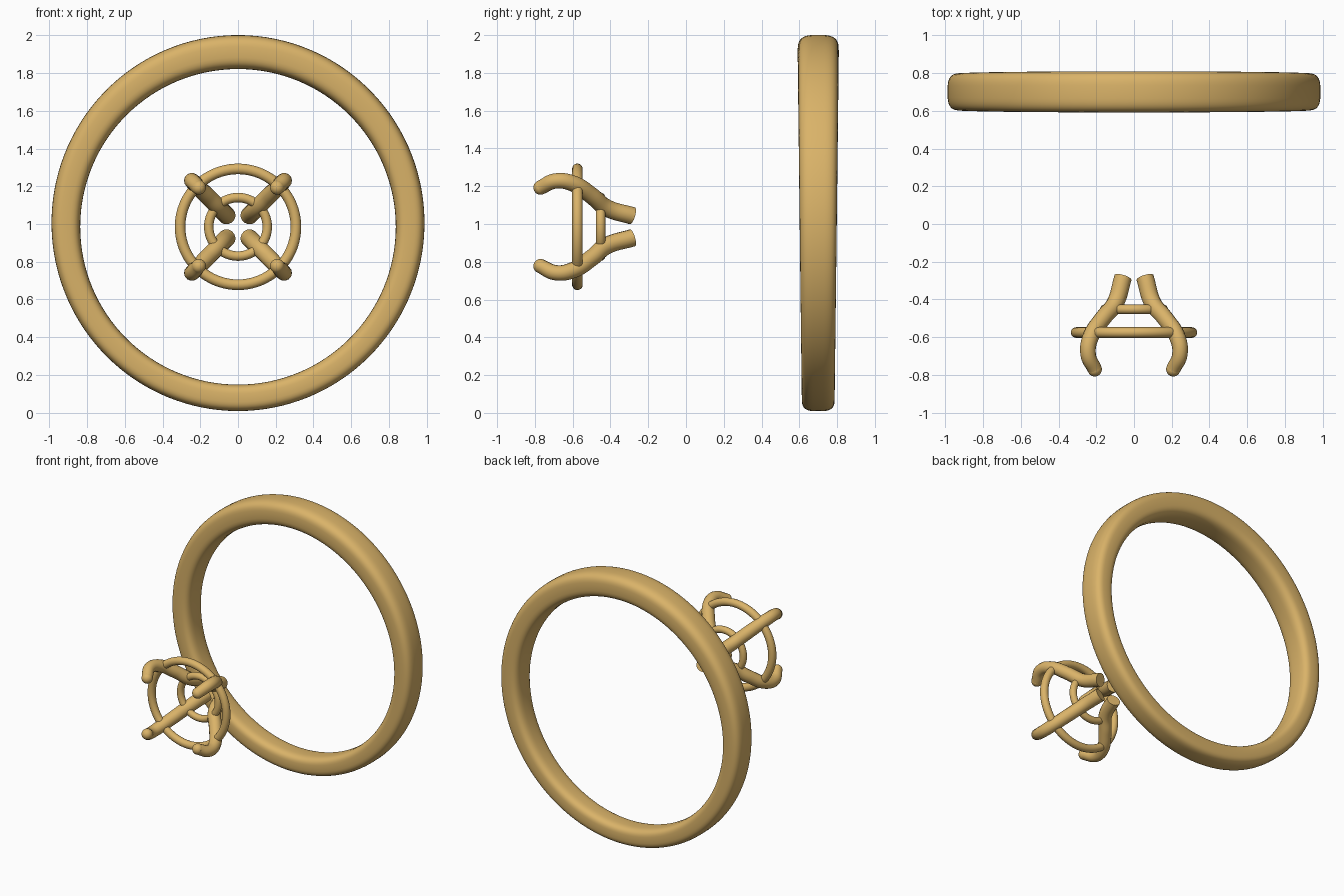
import bpy, bmesh
from math import sin, cos, pi, sqrt
from mathutils import Vector

if "Cube" in bpy.data.objects:
    bpy.data.objects.remove(bpy.data.objects["Cube"], do_unlink=True)

gold = bpy.data.materials.new("warm_gold")
gold.use_nodes = True
gold.diffuse_color = (0.70, 0.45, 0.14, 1)
gold.node_tree.nodes["Principled BSDF"].inputs["Base Color"].default_value = gold.diffuse_color

MID_Z = 0.985      # height of the ring axis
BAND_Y = 0.70      # plane of the band


def signed_pow(v, e):
    return abs(v) ** e * (1 if v >= 0 else -1)


def add_loop(name, section, steps, sides):
    """Closed loop about the y axis; section(a, b) returns (radius, y)."""
    bm = bmesh.new()
    rows = []
    for i in range(steps):
        a = 2 * pi * i / steps
        row = []
        for j in range(sides):
            r, y = section(a, 2 * pi * j / sides)
            row.append(bm.verts.new((r * cos(a), y, MID_Z + r * sin(a))))
        rows.append(row)
    for i in range(steps):
        p, q = rows[i], rows[(i + 1) % steps]
        for j in range(sides):
            k = (j + 1) % sides
            bm.faces.new((p[j], p[k], q[k], q[j]))
    bmesh.ops.recalc_face_normals(bm, faces=bm.faces)
    mesh = bpy.data.meshes.new(name)
    bm.to_mesh(mesh)
    bm.free()
    mesh.materials.append(gold)
    mesh.shade_smooth()
    obj = bpy.data.objects.new(name, mesh)
    bpy.context.collection.objects.link(obj)
    return obj


# Finger band: rounded-square section, thicker and wider toward the top
def band_section(a, b):
    s = sin(a)
    thick = 0.152 + 0.02 * s + 0.008 * s * s
    half_width = 0.098 + 0.011 * s
    e = 0.62
    r = 0.836 + thick / 2 + thick / 2 * signed_pow(cos(b), e)
    return r, BAND_Y + half_width * signed_pow(sin(b), e)


add_loop("finger_band", band_section, 128, 40)


# Two round wire rings of the setting
def wire_ring(name, radius, wire, y):
    add_loop(name, lambda a, b: (radius + wire * cos(b), y + wire * sin(b)), 80, 20)


wire_ring("large_gallery_ring", 0.307, 0.028, -0.575)
wire_ring("small_gallery_ring", 0.155, 0.025, -0.452)

# Four curved claws on the diagonals: (sideways offset, y, wire radius)
CLAW = [(0.058, -0.283, 0.047), (0.10, -0.42, 0.046), (0.165, -0.50, 0.045),
        (0.23, -0.60, 0.043), (0.243, -0.69, 0.041), (0.208, -0.77, 0.038)]


def add_claw(name, sx, sz):
    curve = bpy.data.curves.new(name, "CURVE")
    curve.dimensions = "3D"
    curve.bevel_depth = 1.0
    curve.bevel_resolution = 5
    curve.resolution_u = 8
    curve.use_fill_caps = True
    spline = curve.splines.new("BEZIER")
    spline.bezier_points.add(len(CLAW) - 1)
    for point, (d, y, wire) in zip(spline.bezier_points, CLAW):
        point.co = (sx * d, y, MID_Z + sz * d)
        point.radius = wire
        point.handle_left_type = point.handle_right_type = "AUTO"
    obj = bpy.data.objects.new(name, curve)
    bpy.context.collection.objects.link(obj)
    bpy.ops.object.select_all(action="DESELECT")
    bpy.context.view_layer.objects.active = obj
    obj.select_set(True)
    bpy.ops.object.convert(target="MESH")
    obj = bpy.context.object
    obj.name = name
    obj.data.materials.clear()
    obj.data.materials.append(gold)
    bpy.ops.object.shade_smooth_by_angle(angle=pi / 4)

    # Rounded bead closing the claw end
    d, y, wire = CLAW[-1]
    bpy.ops.mesh.primitive_uv_sphere_add(segments=24, ring_count=14, radius=wire,
                                         location=(sx * d, y, MID_Z + sz * d))
    bead = bpy.context.object
    bead.name = name + "_tip"
    bead.data.materials.append(gold)
    bpy.ops.object.shade_smooth()


for side, sx in (("left", 1), ("right", -1)):
    for level, sz in (("upper", 1), ("lower", -1)):
        add_claw(f"{level}_{side}_claw", sx, sz)
